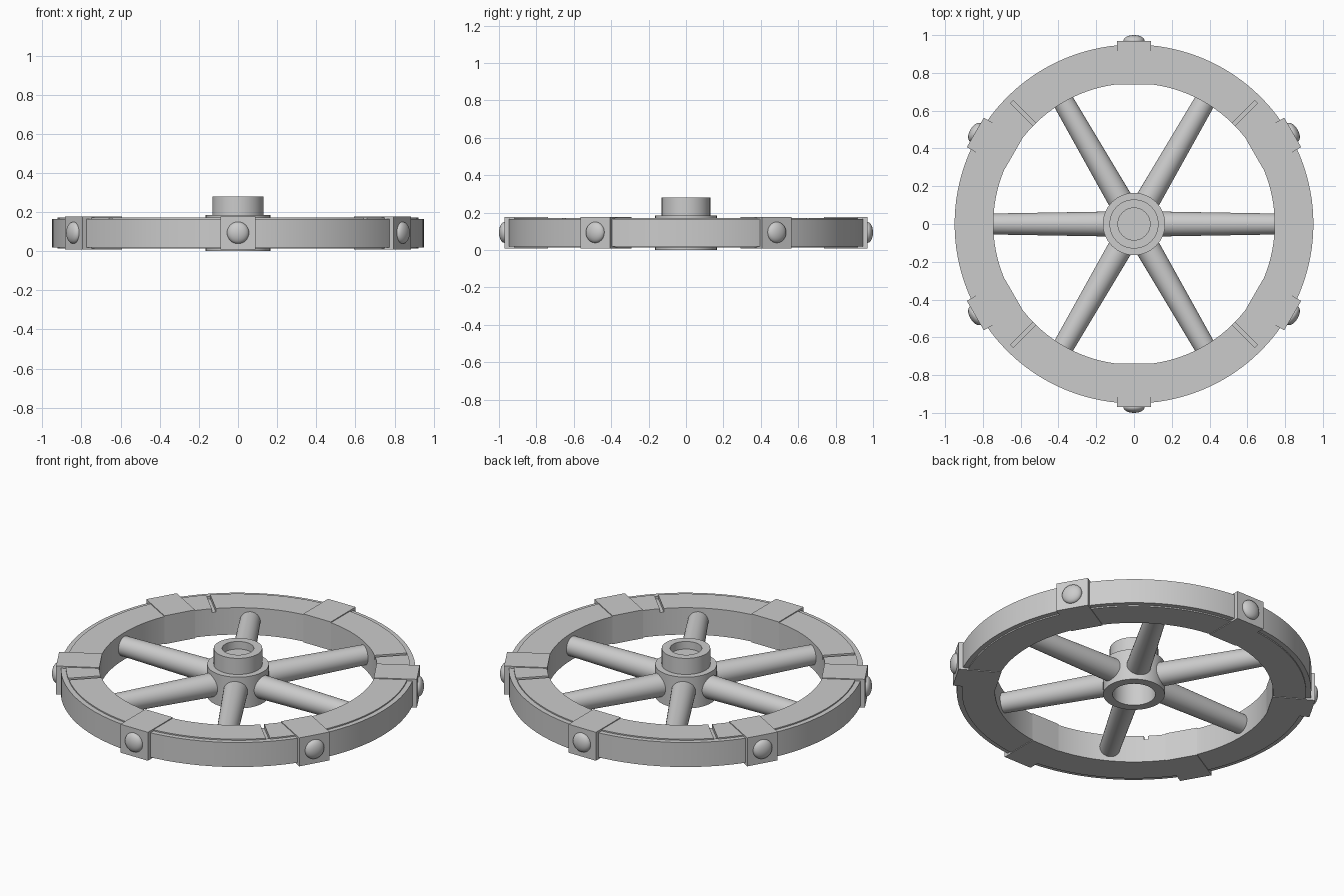
import bpy
from math import pi, radians, cos, sin
from mathutils import Matrix

old = bpy.data.objects.get("Cube")
if old:
    bpy.data.objects.remove(old, do_unlink=True)

grey = bpy.data.materials.new("plain grey")
grey.use_nodes = True
grey.diffuse_color = (0.6, 0.6, 0.6, 1)
grey.node_tree.nodes["Principled BSDF"].inputs["Base Color"].default_value = (0.6, 0.6, 0.6, 1)

MID = 0.094  # height of the wheel's middle plane


def finish(obj, name, smooth=True):
    obj.name = name
    obj.data.materials.clear()
    obj.data.materials.append(grey)
    if smooth:
        bpy.ops.object.select_all(action='DESELECT')
        obj.select_set(True)
        bpy.context.view_layer.objects.active = obj
        bpy.ops.object.shade_smooth_by_angle(angle=radians(35))
    return obj


def lathe(name, profile, steps=96, closed=True):
    """Turn a (radius, height) profile about the z axis."""
    n = len(profile)
    verts = [(r * cos(2 * pi * i / steps), r * sin(2 * pi * i / steps), z)
             for i in range(steps) for r, z in profile]
    faces = []
    for i in range(steps):
        a, b = i * n, (i + 1) % steps * n
        for j in range(n if closed else n - 1):
            k = (j + 1) % n
            faces.append((a + j, b + j, b + k, a + k))
    if not closed:  # cap both ends of an open profile
        faces.append([i * n for i in reversed(range(steps))])
        faces.append([i * n + n - 1 for i in range(steps)])
    mesh = bpy.data.meshes.new(name)
    mesh.from_pydata(verts, [], faces)
    obj = bpy.data.objects.new(name, mesh)
    bpy.context.collection.objects.link(obj)
    return finish(obj, name)


def box(name, angle, r0, r1, width, z0, z1):
    """Box reaching outward from radius r0 to r1 in the given direction."""
    bpy.ops.mesh.primitive_cube_add(size=1)
    obj = bpy.context.object
    place = (Matrix.Rotation(angle, 4, 'Z')
             @ Matrix.Translation(((r0 + r1) / 2, 0, (z0 + z1) / 2))
             @ Matrix.Diagonal((r1 - r0, width, z1 - z0, 1)))
    obj.data.transform(place)
    return finish(obj, name, smooth=False)


def ring(r0, r1, z0, z1):
    return [(r0, z0), (r1, z0), (r1, z1), (r0, z1)]


# Rim and the slightly narrower tyre around it
rim = lathe("rim", ring(0.745, 0.922, 0.013, 0.172))
lathe("tyre", ring(0.915, 0.95, 0.02, 0.165))

# Four joint grooves in the top of the rim
for i in range(4):
    cutter = box("groove_cutter", pi / 4 + i * pi / 2, 0.7, 0.96, 0.022, 0.15, 0.2)
    cutter.hide_render = True
    cutter.hide_viewport = True
    cut = rim.modifiers.new("groove", 'BOOLEAN')
    cut.operation = 'DIFFERENCE'
    cut.object = cutter

# Hub: wide barrel, raised collar with shallow socket, deep bore below
lathe("hub", [(0.115, 0.15), (0.115, 0), (0.165, 0), (0.165, 0.185), (0.13, 0.185),
              (0.13, 0.28), (0.085, 0.28), (0.085, 0.235)], 64, closed=False)

for i in range(6):
    # Tapered spoke from the hub wall into the rim
    a = i * pi / 3
    bpy.ops.mesh.primitive_cone_add(vertices=32, radius1=0.066, radius2=0.055, depth=0.65)
    spoke = bpy.context.object
    spoke.data.transform(Matrix.Rotation(a, 4, 'Z') @ Matrix.Translation((0.455, 0, MID))
                         @ Matrix.Rotation(pi / 2, 4, 'Y'))
    finish(spoke, "spoke")

    # Clamp block with a domed bolt on its outer face
    a += pi / 6
    box("clamp", a, 0.738, 0.97, 0.18, 0.009, 0.177)
    bpy.ops.mesh.primitive_uv_sphere_add(segments=32, ring_count=16, radius=1)
    bolt = bpy.context.object
    bolt.data.transform(Matrix.Rotation(a, 4, 'Z') @ Matrix.Translation((0.97, 0, MID))
                        @ Matrix.Diagonal((0.03, 0.056, 0.056, 1)))
    finish(bolt, "bolt")
